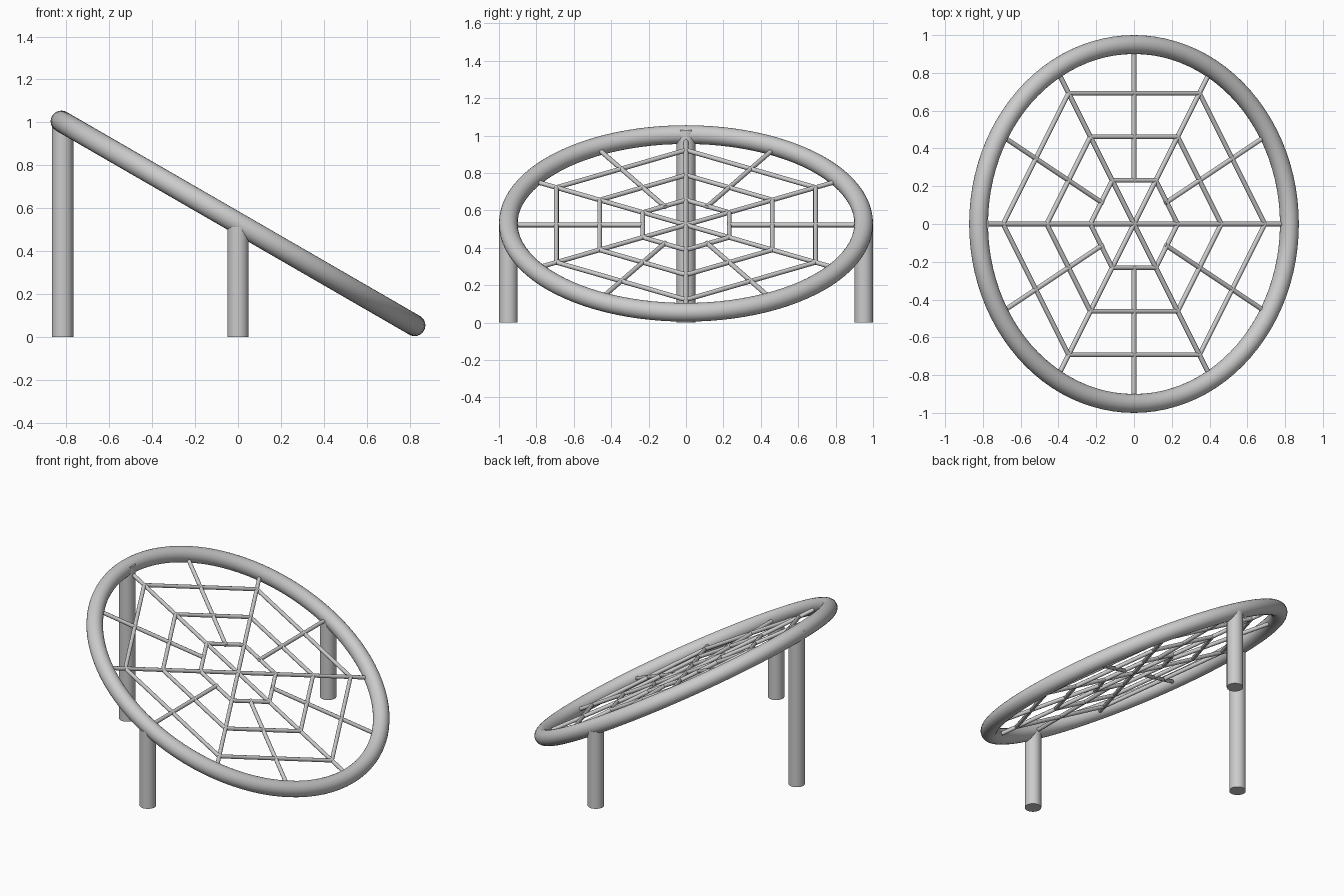
import bpy, math
from mathutils import Vector, Matrix

if "Cube" in bpy.data.objects:
    bpy.data.objects.remove(bpy.data.objects["Cube"])

TILT = Matrix.Rotation(math.radians(30), 4, 'Y')
WEB = Matrix.Translation((0, 0, 0.522)) @ TILT


def smooth(ob, name):
    ob.name = name
    bpy.ops.object.shade_smooth_by_angle(angle=math.radians(40))
    return ob


def rod(name, a, b, r, sides):
    a, b = Vector(a), Vector(b)
    d = b - a
    bpy.ops.mesh.primitive_cylinder_add(
        vertices=sides, radius=r, depth=d.length, location=(a + b) / 2,
        rotation=d.to_track_quat('Z', 'Y').to_euler())
    return smooth(bpy.context.object, name)


def polar(r, deg):
    t = math.radians(deg)
    return WEB @ Vector((r * math.cos(t), r * math.sin(t), 0))


# tilted outer ring
bpy.ops.mesh.primitive_torus_add(
    major_radius=0.95, minor_radius=0.05, major_segments=96, minor_segments=24,
    location=(0, 0, 0.53), rotation=(0, math.radians(30), 0))
smooth(bpy.context.object, "outer_ring")

# support posts
rod("back_post", (-0.817, 0, 0), (-0.817, 0, 1.03), 0.05, 32)
for side, y in (("left", -0.95), ("right", 0.95)):
    rod(side + "_post", (0, y, 0), (0, y, 0.513), 0.05, 32)

# web: full spokes through the centre
for i in range(3):
    rod(f"long_spoke_{i}", polar(0.93, 60 * i), polar(0.93, 60 * i + 180), 0.0125, 12)

# web: short spokes and the three hexagons
for i in range(6):
    a = 60 * i
    rod(f"short_spoke_{i}", polar(0.22, a + 30), polar(0.93, a + 30), 0.0125, 12)
    for k in (1, 2, 3):
        r = 0.8 * k / 3
        rod(f"hexagon_{k}_bar_{i}", polar(r, a), polar(r, a + 60), 0.0125, 12)
